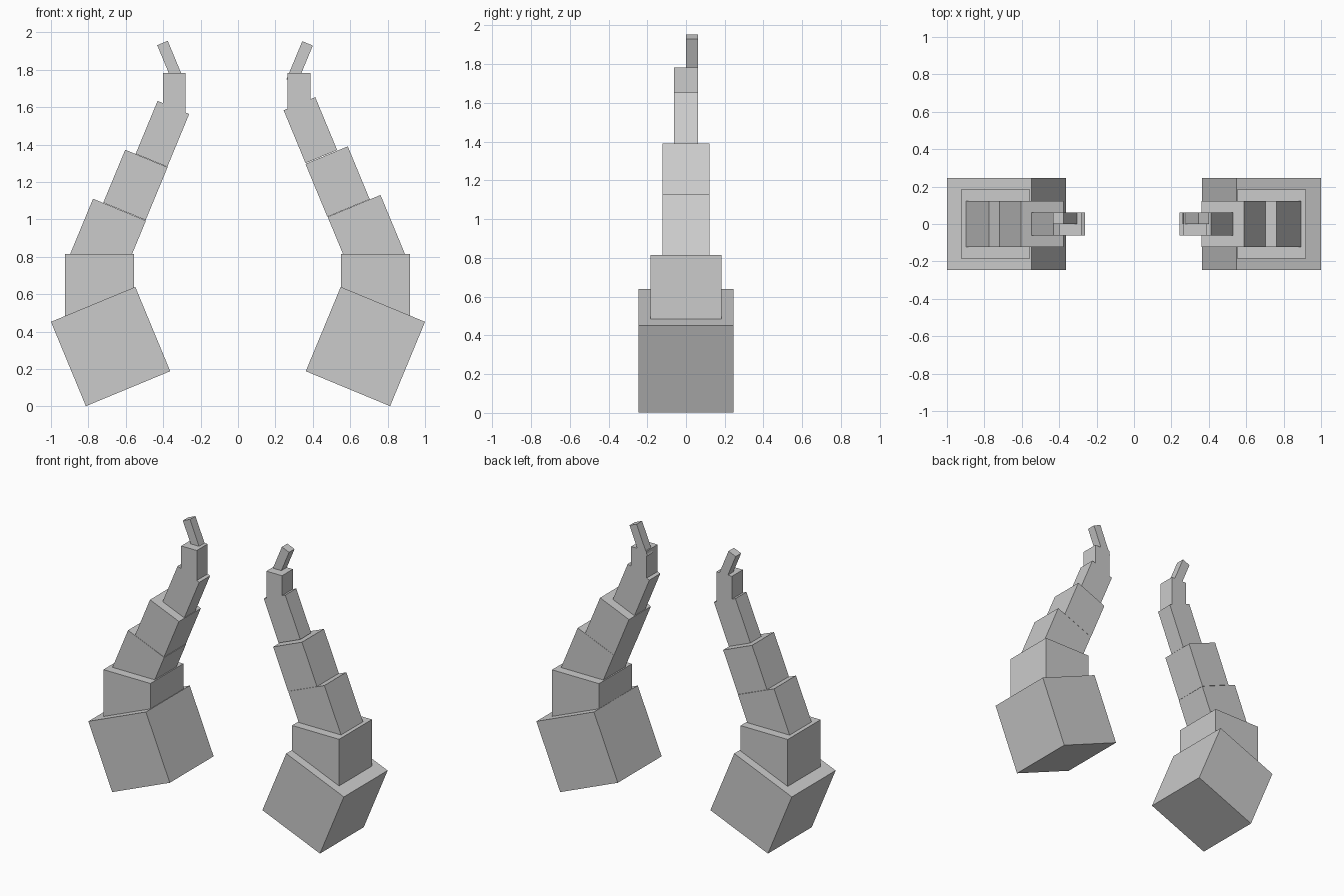
import bpy, bmesh
from math import sin, cos, radians

if "Cube" in bpy.data.objects:
    bpy.data.objects.remove(bpy.data.objects["Cube"])

T = radians(22.5)


def block(name, side, corner, width, length, y0, y1, angle):
    """Box hung from its top outer corner; angle tips its inner edge upward."""
    x, z = corner
    u = (-cos(angle), sin(angle))     # towards the middle
    v = (-sin(angle), -cos(angle))    # down the segment
    bm = bmesh.new()
    ring = []
    for a, b in ((0, 0), (width, 0), (width, length), (0, length)):
        ring.append(bm.verts.new((side * (x + a * u[0] + b * v[0]), y0,
                                  z + a * u[1] + b * v[1])))
    face = bm.faces.new(ring)
    ext = bmesh.ops.extrude_face_region(bm, geom=[face])
    for e in ext["geom"]:
        if isinstance(e, bmesh.types.BMVert):
            e.co.y = y1
    bmesh.ops.recalc_face_normals(bm, faces=bm.faces)
    mesh = bpy.data.meshes.new(name)
    bm.to_mesh(mesh)
    bm.free()
    bpy.context.collection.objects.link(bpy.data.objects.new(name, mesh))


# part, left corner, right corner, width, length, y range, tilt
PARTS = [
    ("horn_base",   (1.0, 0.452),    (1.0, 0.452),    0.488, 0.488, -0.245, 0.245, T),
    ("horn_collar", (0.925, 0.815),  (0.92, 0.815),   0.368, 0.368, -0.184, 0.184, 0),
    ("horn_lower",  (0.775, 1.11),   (0.762, 1.13),   0.306, 0.367, -0.1225, 0.1225, -T),
    ("horn_middle", (0.603, 1.372),  (0.587, 1.39),   0.245, 0.306, -0.1225, 0.1225, -T),
    ("horn_upper",  (0.43, 1.633),   (0.413, 1.653),  0.183, 0.306, -0.061, 0.061, -T),
    ("horn_neck",   (0.402, 1.783),  (0.387, 1.783),  0.122, 0.22, -0.061, 0.061, 0),
    ("horn_tip",    (0.432, 1.931),  (0.40, 1.929),   0.061, 0.22, 0.0, 0.061, T),
]

for name, left, right, w, l, y0, y1, tilt in PARTS:
    if name == "horn_tip":
        # both tips lean outward on the left and right horn alike
        block("left_" + name, -1, left, w, l, y0, y1, tilt)
        block("right_" + name, 1, right, w, l, y0, y1, tilt)
    else:
        block("left_" + name, -1, left, w, l, y0, y1, tilt)
        block("right_" + name, 1, right, w, l, y0, y1, tilt)
